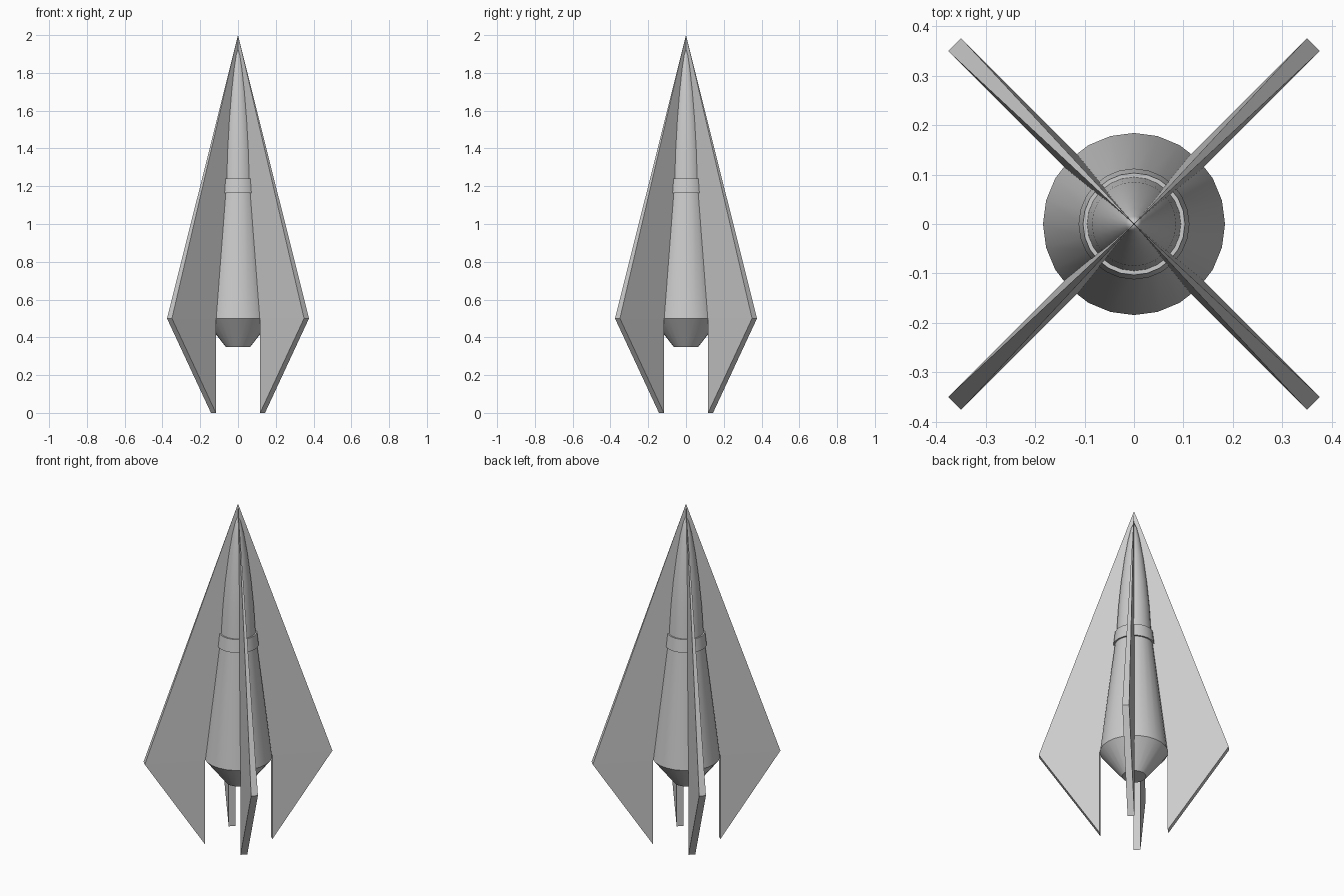
import bpy, bmesh, math
from mathutils import Matrix

if "Cube" in bpy.data.objects:
    bpy.data.objects.remove(bpy.data.objects["Cube"])

SIDES = 24


def finish(name, bm, smooth):
    bmesh.ops.recalc_face_normals(bm, faces=bm.faces)
    mesh = bpy.data.meshes.new(name)
    bm.to_mesh(mesh)
    bm.free()
    obj = bpy.data.objects.new(name, mesh)
    bpy.context.collection.objects.link(obj)
    if smooth:
        bpy.ops.object.select_all(action='DESELECT')
        bpy.context.view_layer.objects.active = obj
        obj.select_set(True)
        bpy.ops.object.shade_smooth_by_angle(angle=math.radians(30))
    return obj


def lathe(name, profile, closed=False):
    """Revolve (radius, height) points around z."""
    bm = bmesh.new()
    verts = [bm.verts.new((r, 0, z)) for r, z in profile]
    edges = [bm.edges.new(p) for p in zip(verts, verts[1:])]
    if closed:
        edges.append(bm.edges.new((verts[-1], verts[0])))
    bmesh.ops.spin(bm, geom=verts + edges, cent=(0, 0, 0), axis=(0, 0, 1),
                   angle=math.tau, steps=SIDES)
    bmesh.ops.remove_doubles(bm, verts=bm.verts, dist=1e-5)
    return finish(name, bm, True)


# Nozzle, tapered hull and rounded nose
lathe("nozzle", [(0, 0.35), (0.065, 0.35), (0.184, 0.5)])
lathe("hull", [(0.184, 0.5), (0.103, 1.165), (0.095, 1.235)])
lathe("nose", [(0.095, 1.235), (0.085, 1.4), (0.071, 1.55), (0.052, 1.7),
               (0.032, 1.82), (0.016, 1.89), (0, 1.93)])

# Raised band around the hull
lathe("band", [(0.098, 1.165), (0.112, 1.165), (0.103, 1.24), (0.09, 1.24)],
      closed=True)


# Fins: full thickness at the base, narrowing to a point at the apex
def fin(name, angle):
    bm = bmesh.new()
    h = 0.0185
    outline = [(0.513, 0.5), (0.184, 0), (0.184, 0.5), (0, 0.5)]
    apex = bm.verts.new((0, 0, 2))
    sides = [[bm.verts.new((r, s * h, z)) for r, z in outline] for s in (-1, 1)]
    for tip, foot, root, axis in sides:
        bm.faces.new((apex, tip, root, axis))
        bm.faces.new((tip, foot, root))
    a, b = sides
    for i in range(3):
        bm.faces.new((a[i], a[i + 1], b[i + 1], b[i]))
    bm.faces.new((apex, a[0], b[0]))
    bm.faces.new((apex, a[3], b[3]))
    bm.transform(Matrix.Rotation(angle, 4, 'Z'))
    finish(name, bm, False)


for i in range(4):
    fin(f"fin_{i + 1}", math.radians(45 + 90 * i))
